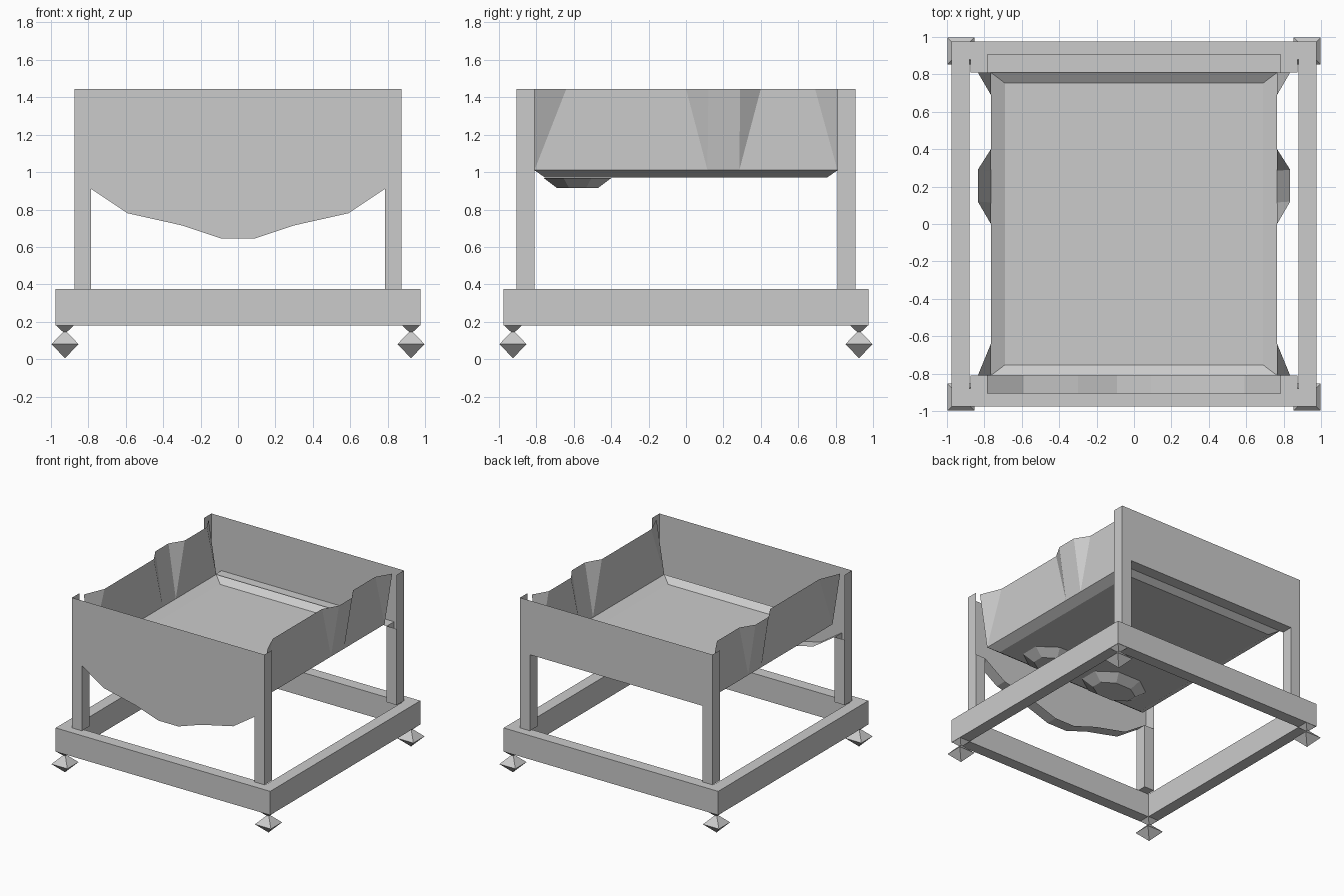
import bpy, bmesh, math
from mathutils import Matrix

cube = bpy.data.objects.get("Cube")
if cube:
    bpy.data.objects.remove(cube, do_unlink=True)

grey = bpy.data.materials.new("plain grey")
grey.use_nodes = True
COLOUR = (0.6, 0.6, 0.6, 1)
grey.diffuse_color = COLOUR
grey.node_tree.nodes["Principled BSDF"].inputs["Base Color"].default_value = COLOUR


def finish(name, bm):
    bmesh.ops.recalc_face_normals(bm, faces=bm.faces)
    mesh = bpy.data.meshes.new(name)
    bm.to_mesh(mesh)
    bm.free()
    mesh.materials.append(grey)
    obj = bpy.data.objects.new(name, mesh)
    bpy.context.collection.objects.link(obj)
    return obj


def from_polygons(name, polygons):
    bm = bmesh.new()
    for poly in polygons:
        bm.faces.new([bm.verts.new(p) for p in poly])
    bmesh.ops.remove_doubles(bm, verts=bm.verts, dist=0.0005)
    return finish(name, bm)


def ring(half_x, half_y, z):
    return [(-half_x, -half_y, z), (half_x, -half_y, z),
            (half_x, half_y, z), (-half_x, half_y, z)]


def bridge(a, b):
    n = len(a)
    return [(a[i], a[(i + 1) % n], b[(i + 1) % n], b[i]) for i in range(n)]


# Square base frame
OUT, INN, LOW, TOP = 0.975, 0.88, 0.18, 0.375
rings = [ring(OUT, OUT, LOW), ring(OUT, OUT, TOP), ring(INN, INN, TOP), ring(INN, INN, LOW)]
from_polygons("base_frame", [f for i in range(4) for f in bridge(rings[i], rings[(i + 1) % 4])])

# Pointed feet: a diamond below an upturned pyramid
for sx, x_name in ((-1, "right"), (1, "left")):
    for sy, y_name in ((-1, "front"), (1, "back")):
        bm = bmesh.new()
        for r_low, r_high, z0, z1 in ((0, 0.0725, 0.005, 0.08),
                                      (0.0725, 0.005, 0.08, 0.15),
                                      (0.01, 0.048, 0.145, LOW)):
            place = (Matrix.Translation((sx * 0.925, sy * 0.925, (z0 + z1) / 2))
                     @ Matrix.Rotation(math.pi / 4, 4, "Z"))
            bmesh.ops.create_cone(bm, cap_ends=False, segments=4,
                                  radius1=r_low * math.sqrt(2), radius2=r_high * math.sqrt(2),
                                  depth=z1 - z0, matrix=place)
        bmesh.ops.remove_doubles(bm, verts=bm.verts, dist=0.0005)
        finish(f"{y_name}_{x_name}_foot", bm)


# End panels: thin outer sheet with legs and a folded rim, open at the top
RIM, LEG_OUT, LEG_IN, Y_OUT, Y_IN = 1.445, 0.875, 0.785, 0.905, 0.81


def end_panel(name, side, half_edge):
    lower = half_edge + [(-x, z) for x, z in reversed(half_edge)]
    path = ([(LEG_OUT, RIM), (LEG_OUT, TOP), (LEG_IN, TOP)] + lower +
            [(-LEG_IN, TOP), (-LEG_OUT, TOP), (-LEG_OUT, RIM)])
    yo, yi = side * Y_OUT, side * Y_IN
    polygons = [[(x, yo, z) for x, z in path]]
    for (x0, z0), (x1, z1) in zip(path, path[1:]):
        polygons.append([(x0, yo, z0), (x1, yo, z1), (x1, yi, z1), (x0, yi, z0)])
    # inner face of each leg
    z = half_edge[0][1]
    for s in (-1, 1):
        polygons.append([(s * LEG_IN, yi, TOP), (s * LEG_OUT, yi, TOP),
                         (s * LEG_OUT, yi, z), (s * LEG_IN, yi, z)])
    from_polygons(name, polygons)


end_panel("front_panel", -1, [(LEG_IN, 0.91), (0.59, 0.78), (0.3, 0.715), (0.09, 0.645)])
end_panel("back_panel", 1, [(LEG_IN, 1.0)])

# Tray floor with sloping edges
W, BASE, FLOOR = 0.765, 1.01, 0.97
edge, floor = ring(W, Y_IN, BASE), ring(0.69, 0.753, FLOOR)
from_polygons("tray_floor", bridge(edge, floor) + [floor])

# Tray side walls, flared at both ends and at a middle bulge
FLARE = 0.835
for s, name in ((-1, "right"), (1, "left")):
    t = [(s * x, y, RIM) for x, y in ((FLARE, -Y_IN), (W, -0.64), (W, 0), (FLARE, 0.12),
                                      (FLARE, 0.29), (W, 0.4), (W, 0.69), (FLARE, Y_IN))]
    b = [(s * W, y, BASE) for y in (-Y_IN, 0.115, 0.285, Y_IN)]
    from_polygons(f"{name}_tray_wall", [
        (t[0], t[1], b[0]), (b[0], t[1], t[2], b[1]), (t[2], t[3], b[1]),
        (t[3], t[4], b[2], b[1]), (t[4], t[5], b[2]),
        (t[5], t[6], b[3], b[2]), (t[6], t[7], b[3])])


# Two faceted pads under the front of the tray
def oval(cx, cy, rx, ry, z):
    angles = [math.pi / 8 + i * math.pi / 4 for i in range(8)]
    k = 1 / math.cos(math.pi / 8)
    return [(cx + rx * k * math.cos(a), cy + ry * k * math.sin(a), z) for a in angles]


for s, name in ((-1, "right"), (1, "left")):
    upper = oval(s * 0.29, -0.58, 0.25, 0.18, 0.968)
    lower = oval(s * 0.29, -0.58, 0.17, 0.11, 0.915)
    from_polygons(f"{name}_under_pad", bridge(upper, lower) + [upper, lower])
